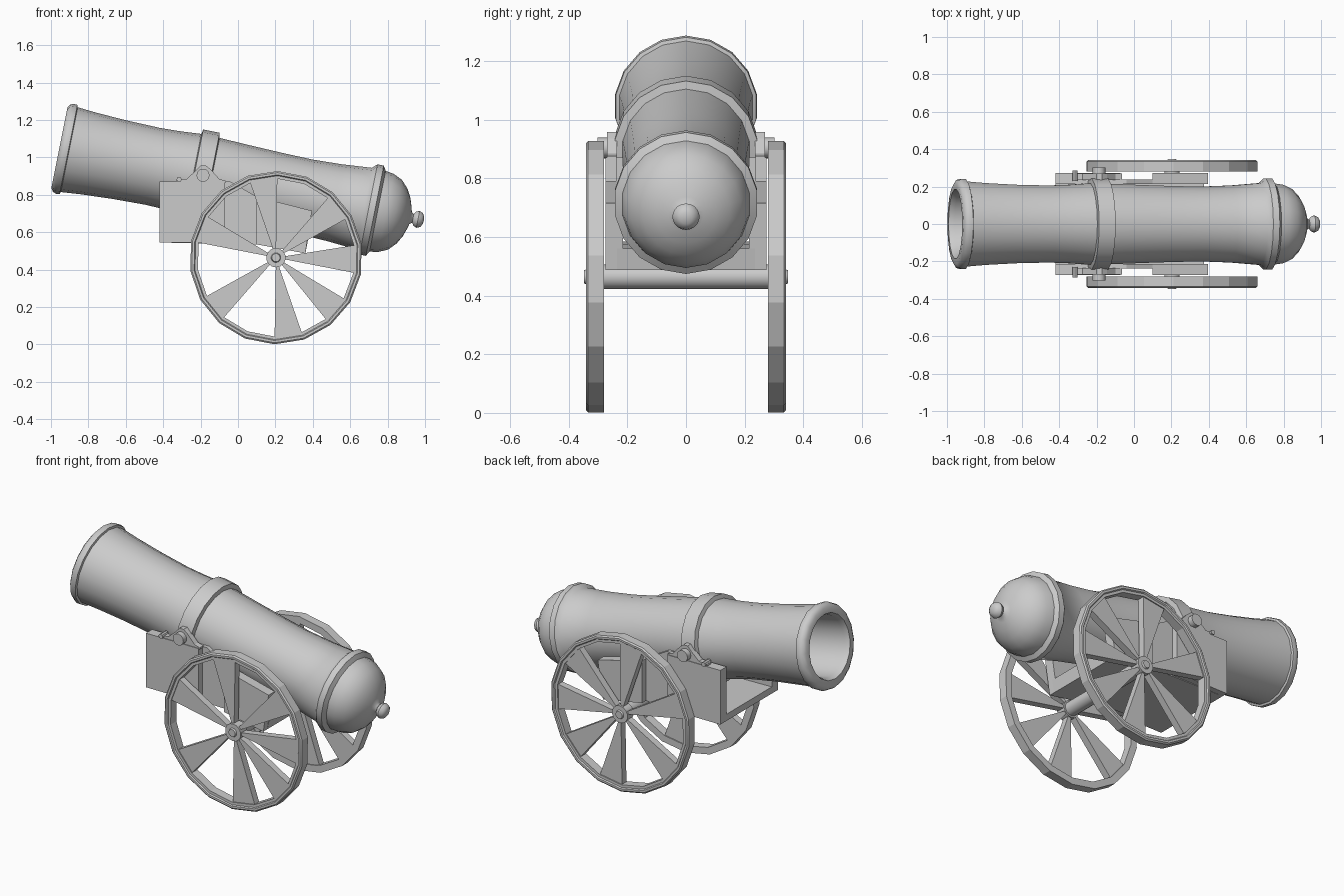
import bpy, bmesh
from math import sin, cos, radians, pi
from mathutils import Matrix

if "Cube" in bpy.data.objects:
    bpy.data.objects.remove(bpy.data.objects["Cube"])

SIDES = 18


def finish(name, bm, matrix=None, smooth=None):
    bmesh.ops.remove_doubles(bm, verts=bm.verts, dist=1e-5)
    bmesh.ops.recalc_face_normals(bm, faces=bm.faces)
    me = bpy.data.meshes.new(name)
    bm.to_mesh(me)
    bm.free()
    ob = bpy.data.objects.new(name, me)
    bpy.context.collection.objects.link(ob)
    if matrix:
        ob.matrix_world = matrix
    if smooth:
        bpy.ops.object.select_all(action='DESELECT')
        ob.select_set(True)
        bpy.context.view_layer.objects.active = ob
        bpy.ops.object.shade_smooth_by_angle(angle=radians(smooth))
    return ob


def revolve(name, profile, axis='Y', n=SIDES, phase=90, centre=(0, 0), closed=False,
            matrix=None, smooth=None):
    """Turn (distance along axis, radius) points around X or Y."""
    bm = bmesh.new()
    rings = []
    for t, r in profile:
        ring = []
        for k in range(n):
            a = radians(phase) + 2 * pi * k / n
            u, v = r * cos(a), r * sin(a)
            co = (t, u, v) if axis == 'X' else (centre[0] + u, t, centre[1] + v)
            ring.append(bm.verts.new(co))
        rings.append(ring)
    pairs = list(zip(rings, rings[1:]))
    if closed:
        pairs.append((rings[-1], rings[0]))
    for p, q in pairs:
        for k in range(n):
            j = (k + 1) % n
            bm.faces.new((p[k], p[j], q[j], q[k]))
    return finish(name, bm, matrix, smooth)


def plate(name, outline, y0, y1):
    """Extrude an XZ outline from y0 to y1."""
    bm = bmesh.new()
    a = [bm.verts.new((x, y0, z)) for x, z in outline]
    b = [bm.verts.new((x, y1, z)) for x, z in outline]
    bm.faces.new(a)
    bm.faces.new(b)
    for i in range(len(a)):
        j = (i + 1) % len(a)
        bm.faces.new((a[i], a[j], b[j], b[i]))
    return finish(name, bm)


def rod(name, x, z, r, y0, y1, n=12):
    return revolve(name, [(y0, 0), (y0, r), (y1, r), (y1, 0)], n=n, centre=(x, z), smooth=35)


# Barrel with bore, raised rings, domed breech and knob
barrel = [(0.9, 0), (0.9, .165), (.03, .175), (0, .187), (0, .219), (.012, .238), (.03, .245),
          (.05, .243), (.054, .231), (.16, .222), (.33, .213), (.51, .209), (.62, .213),
          (.73, .221), (.735, .246), (.825, .246), (.83, .219), (1.0, .212), (1.18, .206),
          (1.34, .203), (1.5, .209), (1.66, .222), (1.685, .246), (1.72, .246), (1.735, .22),
          (1.78, .213), (1.83, .19), (1.868, .15), (1.893, .105), (1.908, .06), (1.915, .033),
          (1.928, .023), (1.937, .038), (1.955, .046), (1.975, .038), (1.985, .02), (1.987, 0)]
revolve("barrel", barrel, axis='X', smooth=40,
        matrix=Matrix.Translation((-.955, 0, 1.052)) @ Matrix.Rotation(radians(11.3), 4, 'Y'))

# Wheels: seven wedge spokes aligned with the rim segments
WX, WZ = .203, .464
SPOKES = [-91, -51, -11, 29, 89, 149, 209]


def polar(r, deg):
    return (WX + r * cos(radians(deg)), WZ + r * sin(radians(deg)))


for s, side in ((-1, "front"), (1, "back")):
    rim = [(s * .28, .463), (s * .334, .463), (s * .341, .455), (s * .341, .443),
           (s * .334, .438), (s * .334, .422), (s * .28, .422)]
    revolve(side + "_wheel_rim", rim, phase=-91, centre=(WX, WZ), closed=True, smooth=15)
    for i, d in enumerate(SPOKES):
        plate(f"{side}_wheel_spoke_{i + 1}",
              [polar(.04, d), polar(.425, d), polar(.425, d + 20), polar(.04, d + 20)],
              s * .286, s * .328)
    revolve(side + "_wheel_hub", [(s * .28, 0), (s * .28, .052), (s * .338, .052),
                                  (s * .338, .026), (s * .348, .022), (s * .348, 0)],
            n=14, centre=(WX, WZ), smooth=35)

    # Side boards of the carriage
    plate(side + "_cheek_inner", [(-.42, .545), (-.42, .87), (-.04, .87), (.1, .79),
                                  (.395, .715), (.36, .487), (.1, .535)], s * .215, s * .238)
    plate(side + "_cheek_front", [(-.42, .545), (-.42, .87), (-.07, .87), (-.07, .545)],
          s * .236, s * .274)
    plate(side + "_cheek_rear", [(.1, .79), (.395, .715), (.36, .487), (.1, .535)],
          s * .236, s * .274)

    # Trunnion, its cap and the cap bolt
    plate(side + "_trunnion_cap", [(-.33, .865), (-.33, .882), (-.275, .885), (-.225, .93),
                                   (-.2, .957), (-.172, .957), (-.145, .935), (-.1, .885),
                                   (-.065, .875), (-.065, .865)], s * .235, s * .27)
    rod(side + "_trunnion", -.187, .904, .035, s * .18, s * .302)
    rod(side + "_cap_bolt", -.315, .882, .014, s * .23, s * .285, 8)

# Bed boards between the cheeks and the axle
plate("carriage_bed", [(-.42, .545), (-.42, .585), (.1, .575), (.375, .56), (.36, .487),
                       (.1, .535)], -.236, .236)
rod("axle", WX, WZ, .042, -.29, .29, 14)
